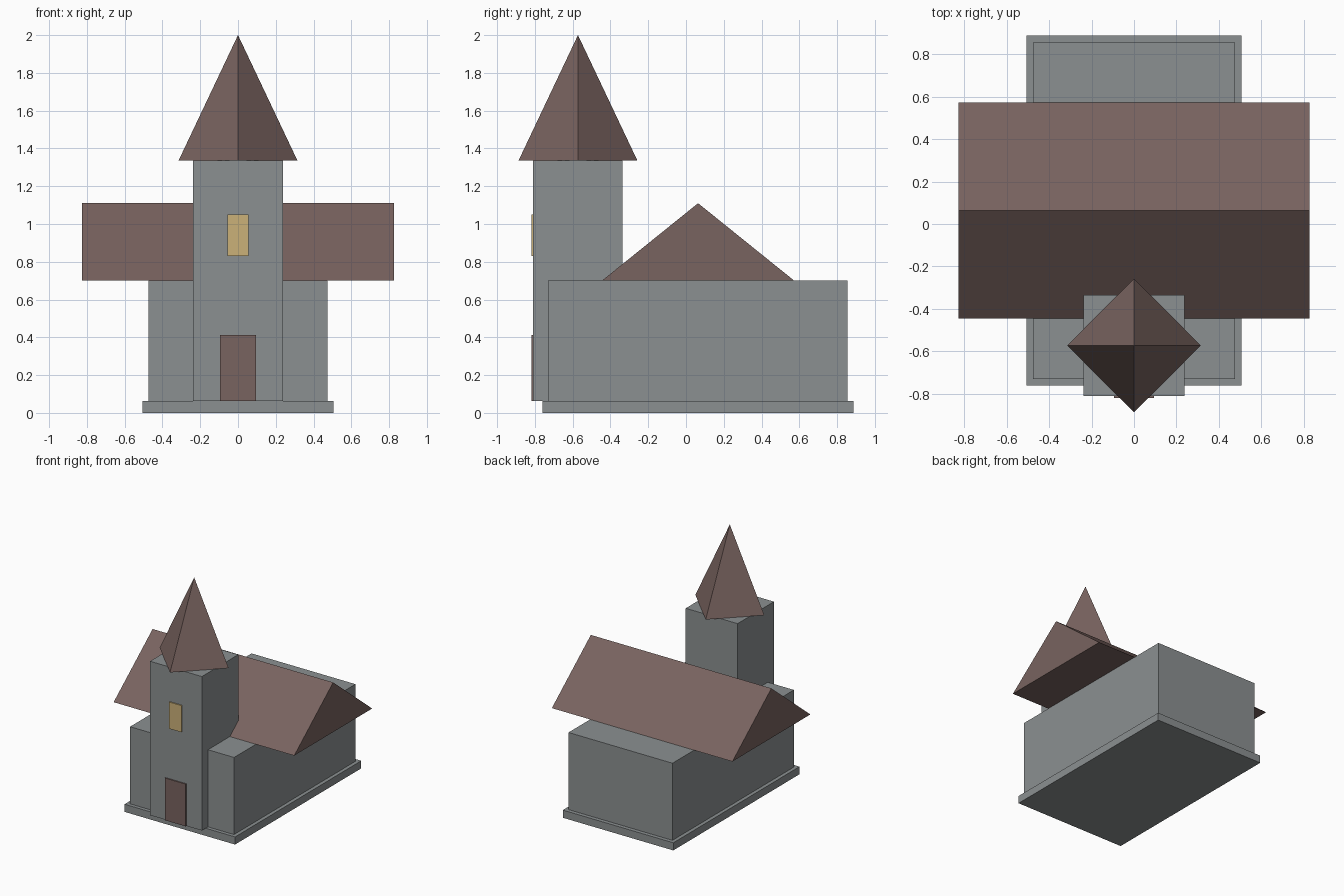
import bpy
import bmesh
import math
from mathutils import Matrix

if "Cube" in bpy.data.objects:
    bpy.data.objects.remove(bpy.data.objects["Cube"])


def material(name, rgb):
    m = bpy.data.materials.new(name)
    m.diffuse_color = (*rgb, 1.0)
    m.use_nodes = True
    m.node_tree.nodes["Principled BSDF"].inputs["Base Color"].default_value = m.diffuse_color
    return m


STONE = material("grey stone", (0.26, 0.28, 0.285))
BROWN = material("brown wood", (0.19, 0.125, 0.115))
GLASS = material("yellow glass", (0.60, 0.44, 0.19))


def finish(name, bm, mat):
    bmesh.ops.recalc_face_normals(bm, faces=bm.faces)
    mesh = bpy.data.meshes.new(name)
    bm.to_mesh(mesh)
    bm.free()
    mesh.materials.append(mat)
    obj = bpy.data.objects.new(name, mesh)
    bpy.context.collection.objects.link(obj)
    return obj


def box(name, half_x, y, z, mat):
    """Box centred on x = 0, spanning the y and z ranges."""
    size = (2 * half_x, y[1] - y[0], z[1] - z[0])
    centre = (0, sum(y) / 2, sum(z) / 2)
    bm = bmesh.new()
    bmesh.ops.create_cube(
        bm, size=1, matrix=Matrix.Translation(centre) @ Matrix.Diagonal((*size, 1)))
    return finish(name, bm, mat)


# Stone walls
box("plinth", 0.505, (-0.76, 0.887), (0, 0.063), STONE)
box("nave", 0.475, (-0.73, 0.855), (0.063, 0.70), STONE)
box("tower", 0.237, (-0.81, -0.335), (0.063, 1.335), STONE)

# Door and window on the tower front
box("door", 0.095, (-0.819, -0.81), (0.063, 0.412), BROWN)
box("window", 0.055, (-0.819, -0.81), (0.83, 1.05), GLASS)

# Gabled roof with its ridge along x
bm = bmesh.new()
profile = [(-0.445, 0.70), (0.573, 0.70), (0.064, 1.11)]
gable = bm.faces.new([bm.verts.new((-0.825, y, z)) for y, z in profile])
ext = bmesh.ops.extrude_face_region(bm, geom=[gable], use_keep_orig=True)
bmesh.ops.translate(bm, vec=(1.65, 0, 0),
                    verts=[g for g in ext["geom"] if isinstance(g, bmesh.types.BMVert)])
finish("roof", bm, BROWN)

# Four-sided spire, its corners on the x and y axes
bm = bmesh.new()
spot = Matrix.Translation((0, -0.572, (1.335 + 2.0) / 2))
bmesh.ops.create_cone(bm, cap_ends=True, segments=4, radius1=0.315, radius2=0,
                      depth=0.665, matrix=spot)
bmesh.ops.remove_doubles(bm, verts=bm.verts, dist=1e-5)
# Turn the spire if its corners lie on the diagonals
corner = min(bm.verts, key=lambda v: v.co.z)
if abs(abs(corner.co.x) - abs(corner.co.y + 0.572)) < 0.01:
    bmesh.ops.rotate(bm, verts=bm.verts, cent=(0, -0.572, 0),
                     matrix=Matrix.Rotation(math.pi / 4, 3, 'Z'))
finish("spire", bm, BROWN)
